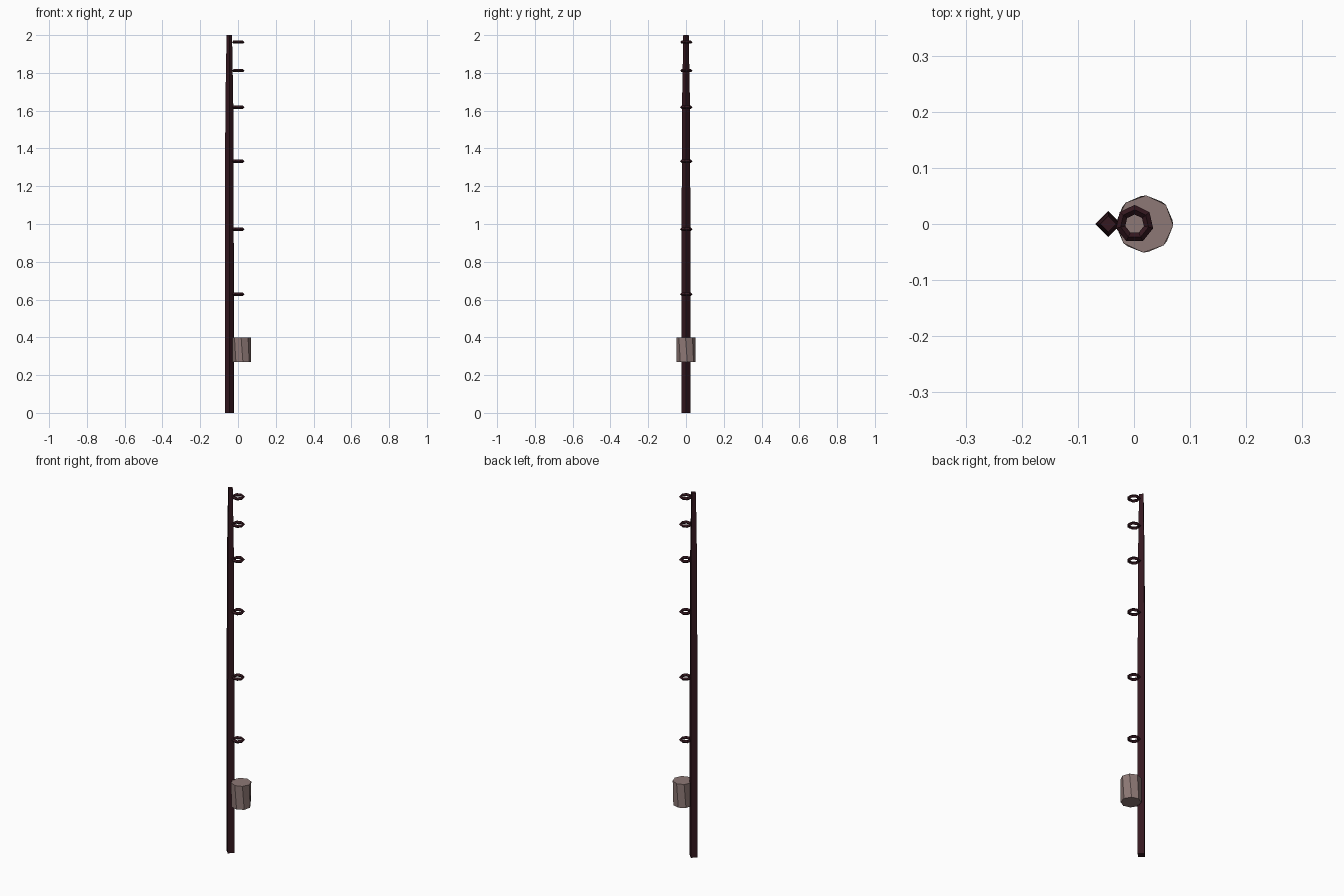
import bpy, bmesh
from math import cos, sin, pi, radians

if "Cube" in bpy.data.objects:
    bpy.data.objects.remove(bpy.data.objects["Cube"])

def material(name, rgb):
    m = bpy.data.materials.new(name)
    m.diffuse_color = (*rgb, 1)
    m.use_nodes = True
    m.node_tree.nodes["Principled BSDF"].inputs["Base Color"].default_value = m.diffuse_color
    return m

dark = material("dark_wood", (0.035, 0.009, 0.014))
pale = material("pale_reel", (0.27, 0.19, 0.18))

def finish(bm, name, mat):
    bmesh.ops.recalc_face_normals(bm, faces=bm.faces)
    me = bpy.data.meshes.new(name)
    bm.to_mesh(me)
    bm.free()
    me.materials.append(mat)
    ob = bpy.data.objects.new(name, me)
    bpy.context.collection.objects.link(ob)
    return ob

def prism(name, x, sections, sides, mat):
    """Capped loft through (z, radius, start angle in degrees) sections."""
    bm = bmesh.new()
    loops = [[bm.verts.new((x + r * cos(radians(a) + 2 * pi * i / sides),
                            r * sin(radians(a) + 2 * pi * i / sides), z))
              for i in range(sides)] for z, r, a in sections]
    for lo, hi in zip(loops, loops[1:]):
        for i in range(sides):
            j = (i + 1) % sides
            bm.faces.new((lo[i], lo[j], hi[j], hi[i]))
    bm.faces.new(loops[0][::-1])
    bm.faces.new(loops[-1])
    return finish(bm, name, mat)

def ring(name, z, mat, major=0.0255, minor=0.0085, seg=7, sides=4):
    bm = bmesh.new()
    loops = []
    for i in range(seg):
        a = pi / 2 + 2 * pi * i / seg
        loop = []
        for k in range(sides):
            b = 2 * pi * k / sides
            r = major + minor * cos(b)
            loop.append(bm.verts.new((0.001 + r * cos(a), r * sin(a), z + minor * sin(b))))
        loops.append(loop)
    for i in range(seg):
        p, q = loops[i], loops[(i + 1) % seg]
        for k in range(sides):
            m = (k + 1) % sides
            bm.faces.new((p[k], q[k], q[m], p[m]))
    return finish(bm, name, mat)

# Tapered four-sided pole
prism("rod_pole", -0.046,
      [(0, 0.0235, 0), (0.9, 0.0235, 0), (1.63, 0.021, 0), (2.0, 0.0145, 0)], 4, dark)

# Line guide rings
for n, z in enumerate((0.628, 0.972, 1.332, 1.618, 1.812, 1.963), 1):
    ring(f"line_guide_{n}", z, dark)

# Octagonal reel
prism("reel", 0.019, [(0.27, 0.05, 8), (0.40, 0.051, -3)], 8, pale)
